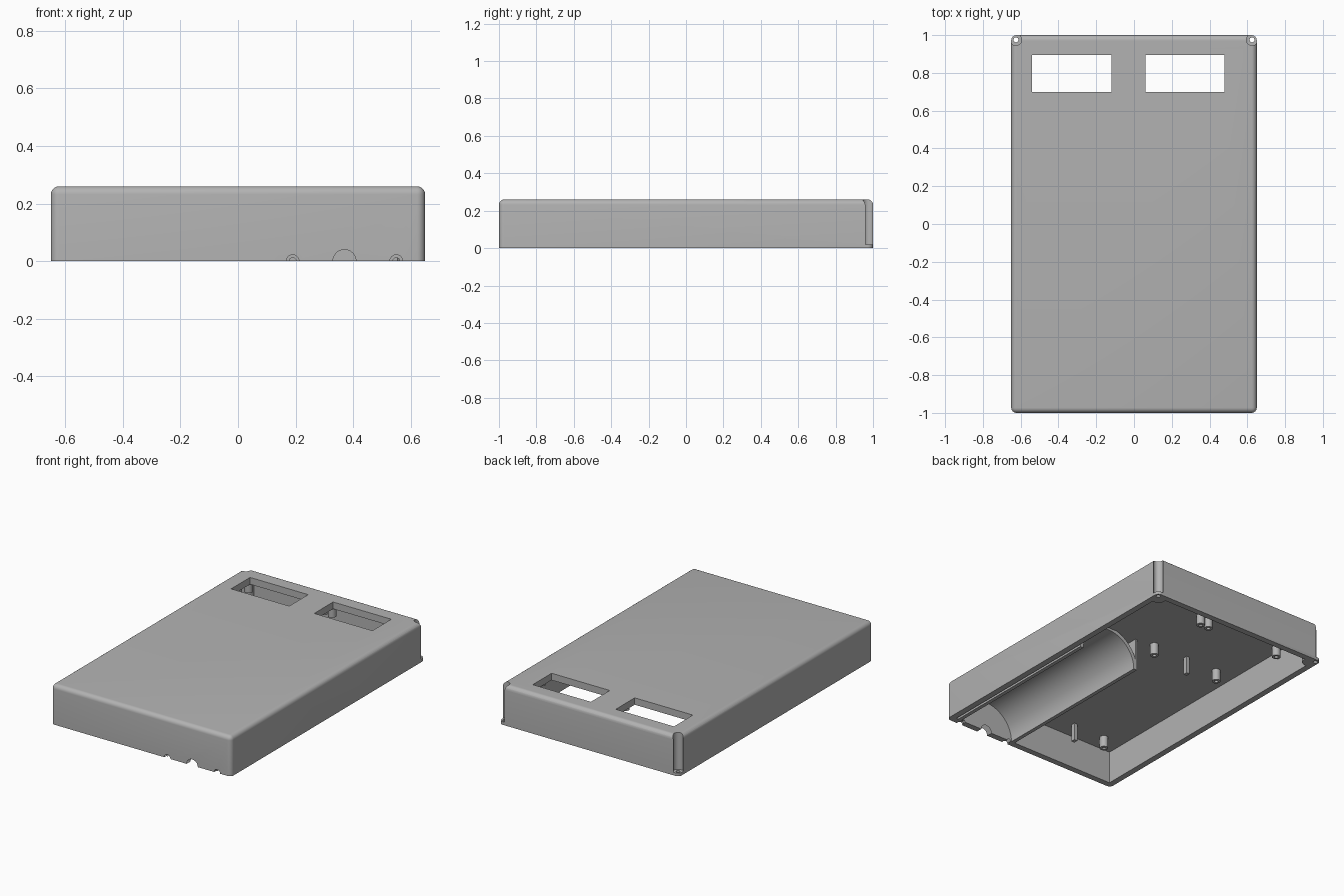
import bpy, bmesh, math
from mathutils import Matrix, Vector

old = bpy.data.objects.get("Cube")
if old:
    bpy.data.objects.remove(old, do_unlink=True)

GREY = (0.45, 0.45, 0.45, 1)
mat = bpy.data.materials.new("light grey plastic")
mat.use_nodes = True
mat.diffuse_color = GREY
mat.node_tree.nodes["Principled BSDF"].inputs["Base Color"].default_value = GREY

W, L, H = 1.3, 2.0, 0.26      # outer size
WALL, CEIL = 0.04, 0.215      # wall thickness, inner ceiling height
TUBE_X = 0.37                 # centre line of the half-round bay


def finish(bm, name):
    bmesh.ops.recalc_face_normals(bm, faces=bm.faces)
    me = bpy.data.meshes.new(name)
    bm.to_mesh(me)
    bm.free()
    me.materials.append(mat)
    ob = bpy.data.objects.new(name, me)
    bpy.context.collection.objects.link(ob)
    return ob


def box(name, x0, x1, y0, y1, z0, z1, bevel=0):
    bm = bmesh.new()
    bmesh.ops.create_cube(bm, size=1)
    for v in bm.verts:
        v.co = Vector((x0 if v.co.x < 0 else x1, y0 if v.co.y < 0 else y1,
                       z0 if v.co.z < 0 else z1))
    if bevel:
        edges = [e for e in bm.edges if max(v.co.z for v in e.verts) > z0 + 0.001]
        bmesh.ops.bevel(bm, geom=edges, offset=bevel, segments=6, profile=0.5,
                        affect='EDGES')
    return finish(bm, name)


def cylinder(name, r, start, end, segs=32):
    a, b = Vector(start), Vector(end)
    bm = bmesh.new()
    turn = (b - a).to_track_quat('Z', 'Y').to_matrix().to_4x4()
    bmesh.ops.create_cone(bm, cap_ends=True, segments=segs, radius1=r, radius2=r,
                          depth=(b - a).length,
                          matrix=Matrix.Translation((a + b) / 2) @ turn)
    return finish(bm, name)


def combine(target, tool, op='DIFFERENCE'):
    m = target.modifiers.new("bool", 'BOOLEAN')
    m.object, m.operation, m.solver = tool, op, 'EXACT'
    bpy.context.view_layer.objects.active = target
    bpy.ops.object.modifier_apply(modifier=m.name)
    bpy.data.objects.remove(tool, do_unlink=True)


def boss(name, x, y, z0, r_out=0.026, r_in=0.012):
    # hollow screw post hanging from the ceiling
    bm = bmesh.new()
    top = CEIL + 0.005
    ring = [bm.verts.new((x + r, y, z)) for r, z in
            ((r_in, top), (r_in, z0), (r_out, z0), (r_out, top))]
    edges = [bm.edges.new((ring[i], ring[i + 1])) for i in range(3)]
    bmesh.ops.spin(bm, geom=ring + edges, cent=(x, y, 0), axis=(0, 0, 1),
                   angle=math.tau, steps=24)
    bmesh.ops.remove_doubles(bm, verts=bm.verts, dist=0.0001)
    return finish(bm, name)


# Outer shell, hollow and open below
shell = box("case_shell", -W / 2, W / 2, -L / 2, L / 2, 0, H, 0.028)
combine(shell, box("cavity", -W / 2 + WALL, W / 2 - WALL, -L / 2 + WALL,
                   L / 2 - WALL, -0.1, CEIL))

# Back corner pillars with open screw channels
for s in (-1, 1):
    combine(shell, cylinder("pillar", 0.045, (s * 0.6, 0.95, 0),
                            (s * 0.6, 0.95, CEIL + 0.01)), 'UNION')
    combine(shell, cylinder("channel", 0.03, (s * 0.625, 0.975, 0.02),
                            (s * 0.625, 0.975, 0.4)))
    combine(shell, cylinder("screw_hole", 0.013, (s * 0.625, 0.975, -0.1),
                            (s * 0.625, 0.975, 0.1)))

# Display windows
for x0 in (-0.54, 0.06):
    combine(shell, box("window", x0, x0 + 0.42, 0.7, 0.895, 0.1, 0.4))

# Cable hole and countersunk screw holes on the front rim
for dx, r, y1 in ((0, 0.04, -0.9), (-0.18, 0.022, -0.98), (0.18, 0.022, -0.98),
                  (-0.18, 0.012, -0.9), (0.18, 0.012, -0.9)):
    combine(shell, cylinder("rim_hole", r, (TUBE_X + dx, -1.1, 0),
                            (TUBE_X + dx, y1, 0)))

# Half-round bay
bm = bmesh.new()
N, Y0, Y1 = 40, -0.965, 0.2
arc = [i * math.pi / N for i in range(N + 1)]
pts = [(0.225, a) for a in arc] + [(0.2, a) for a in reversed(arc)]
face = bm.faces.new([bm.verts.new((TUBE_X + r * math.cos(a), Y0, r * math.sin(a)))
                     for r, a in pts])
ext = bmesh.ops.extrude_face_region(bm, geom=[face])
bmesh.ops.translate(bm, vec=(0, Y1 - Y0, 0),
                    verts=[v for v in ext["geom"] if isinstance(v, bmesh.types.BMVert)])
parts = [shell, finish(bm, "half_round_bay")]

# Straight side walls of the bay
for side, x in (("right", TUBE_X - 0.225), ("left", TUBE_X + 0.215)):
    parts.append(box("bay_wall_" + side, x, x + 0.01, Y0, Y1, 0, CEIL + 0.005))

# Circuit board posts and centre support pins
for y, end in ((-0.845, "front"), (0.22, "back")):
    for x, side in ((-0.47, "right"), (0.023, "left")):
        parts.append(boss("board_post_%s_%s" % (end, side), x, y, 0.14))
    parts.append(box("support_pin_" + end, -0.242, -0.218, y + 0.01 - 0.02,
                     y + 0.01 + 0.01, 0.1, CEIL + 0.005))

# Display mounting posts
for i, x in enumerate((-0.57, -0.03, 0.032, 0.575)):
    for y, end in ((0.67, "front"), (0.925, "back")):
        parts.append(boss("display_post_%s_%d" % (end, i + 1), x, y, 0.15))

# Smooth curved faces, keep hard edges
bpy.ops.object.select_all(action='DESELECT')
for ob in parts:
    ob.select_set(True)
bpy.context.view_layer.objects.active = shell
bpy.ops.object.shade_smooth_by_angle(angle=math.radians(30))
